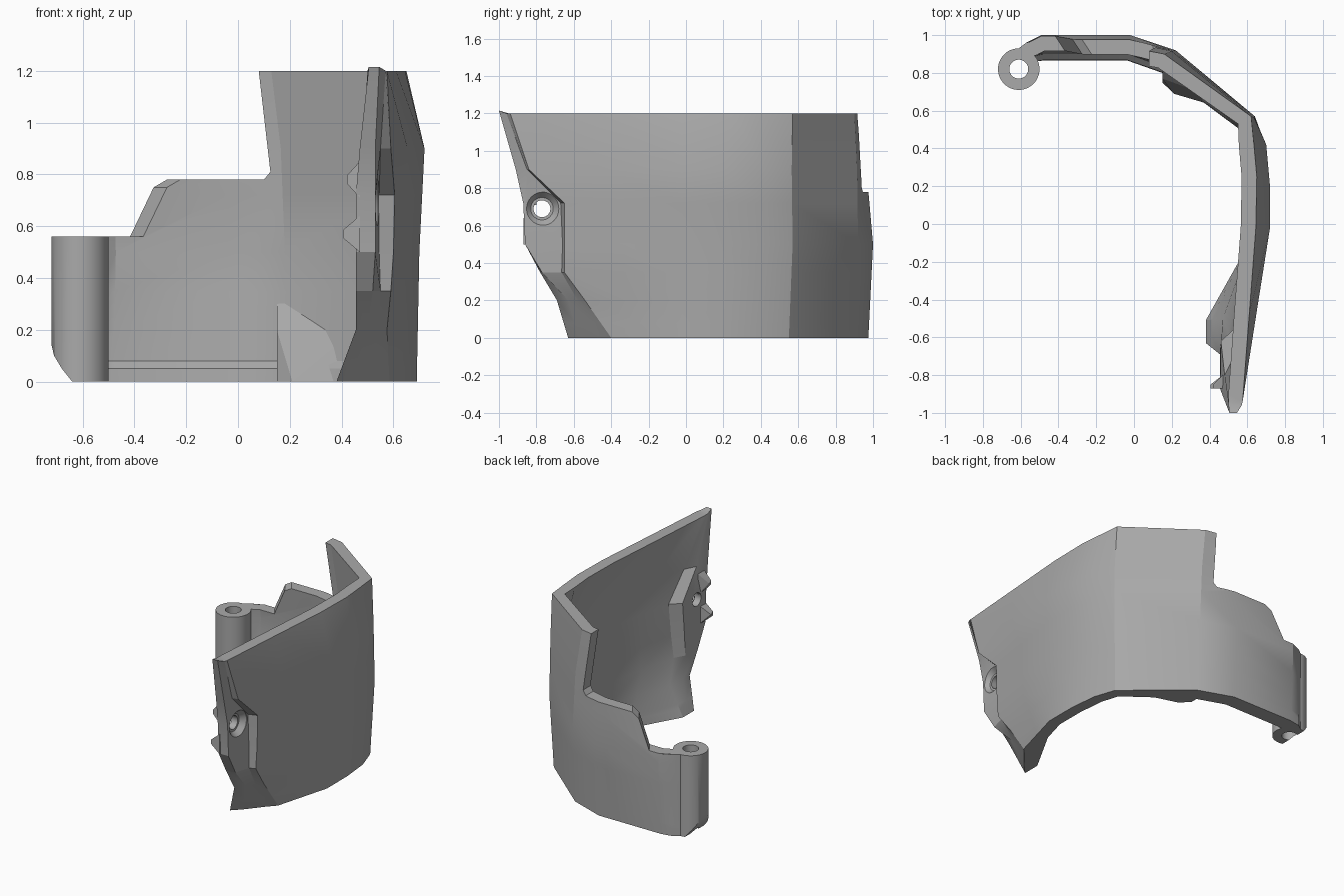
import bpy, bmesh, math
from mathutils import Vector

cube = bpy.data.objects.get("Cube")
if cube:
    bpy.data.objects.remove(cube)

grey = bpy.data.materials.new("plain_grey")
grey.use_nodes = True
COLOUR = (0.4, 0.4, 0.4, 1)
grey.diffuse_color = COLOUR
grey.node_tree.nodes["Principled BSDF"].inputs["Base Color"].default_value = COLOUR


def finish(name, bm):
    bmesh.ops.recalc_face_normals(bm, faces=bm.faces)
    me = bpy.data.meshes.new(name)
    bm.to_mesh(me)
    bm.free()
    me.materials.append(grey)
    ob = bpy.data.objects.new(name, me)
    bpy.context.collection.objects.link(ob)
    return ob


def loft(name, rings):
    """Skin closed rings of equal length and cap both ends."""
    bm = bmesh.new()
    loops = [[bm.verts.new(p) for p in r] for r in rings]
    n = len(loops[0])
    for a, b in zip(loops, loops[1:]):
        for i in range(n):
            j = (i + 1) % n
            bm.faces.new((a[i], a[j], b[j], b[i]))
    bm.faces.new(loops[0])
    bm.faces.new(loops[-1])
    return finish(name, bm)


def turned(name, profile, centre, axis="Z", sides=48):
    """Round solid from (distance along axis, radius) pairs."""
    rings = []
    for d, r in profile:
        ring = []
        for i in range(sides):
            a = math.tau * i / sides
            u, v = r * math.cos(a), r * math.sin(a)
            off = (u, v, d) if axis == "Z" else (d, u, v)
            ring.append(Vector(centre) + Vector(off))
        rings.append(ring)
    return loft(name, rings)


def hull(name, points):
    bm = bmesh.new()
    for p in points:
        bm.verts.new(p)
    bmesh.ops.convex_hull(bm, input=bm.verts)
    return finish(name, bm)


def cut(ob, cutter):
    cutter.hide_render = True
    mod = ob.modifiers.new("cut", "BOOLEAN")
    mod.operation, mod.solver, mod.object = "DIFFERENCE", "EXACT", cutter
    bpy.context.view_layer.objects.active = ob
    bpy.ops.object.modifier_apply(modifier=mod.name)
    bpy.data.objects.remove(cutter)


def smooth(ob, degrees):
    bpy.ops.object.select_all(action="DESELECT")
    ob.select_set(True)
    bpy.context.view_layer.objects.active = ob
    bpy.ops.object.shade_smooth_by_angle(angle=math.radians(degrees))


def sample(heights, values, z):
    """Linear interpolation of 2D points over height."""
    for (z0, a), (z1, b) in zip(zip(heights, values), zip(heights[1:], values[1:])):
        if z <= z1:
            return Vector(a).lerp(Vector(b), (z - z0) / (z1 - z0))
    return Vector(values[-1])


# Wall: outer plan points from the hinge to the side, each at four heights
WALL_Z = (0, 0.5, 0.9, 1.2)
WALL = [
    [(-.61, .93)] * 4,
    [(-.57, .96)] * 4,
    [(-.49, .975), (-.49, 1), (-.49, .965), (-.49, .935)],
    [(-.02, .975), (-.02, 1), (-.02, .965), (-.02, .935)],
    [(.22, .89), (.22, .92), (.2, .915), (.16, .90)],
    [(.62, .55), (.64, .57), (.635, .565), (.62, .57)],
    [(.67, .4), (.69, .42), (.7, .42), (.635, .42)],
    [(.69, .2), (.7, .2), (.72, .2), (.65, .25)],
    [(.69, -.02), (.7, -.02), (.72, -.02), (.645, -.02)],
]
# Front flange: three outer then three inner plan points at each height
FLANGE_Z = (0, 0.2, 0.35, 0.5, 0.72, 0.9, 1.2)
FLANGE = [
    [(.585, -.4), (.53, -.46), (.44, -.57), (.38, -.51), (.38, -.57), (.38, -.63)],
    [(.575, -.54), (.54, -.58), (.5, -.63), (.47, -.5), (.455, -.62), (.455, -.69)],
    [(.59, -.65), (.55, -.665), (.52, -.77), (.5, -.58), (.46, -.65), (.455, -.78)],
    [(.6, -.65), (.545, -.66), (.53, -.86), (.52, -.58), (.46, -.64), (.455, -.86)],
    [(.605, -.65), (.545, -.67), (.53, -.87), (.525, -.56), (.46, -.62), (.455, -.87)],
    [(.59, -.84), (.55, -.85), (.53, -.91), (.52, -.72), (.48, -.8), (.47, -.91)],
    [(.575, -.94), (.57, -.96), (.545, -1), (.5, -.9), (.5, -.95), (.505, -1)],
]


def section(z):
    outer = [sample(WALL_Z, col, z) for col in WALL]
    front = [sample(FLANGE_Z, [row[i] for row in FLANGE], z) for i in range(6)]
    outer.append(outer[-1].lerp(front[0], 0.5))
    path = outer + front[:1]
    inner = []
    for i, p in enumerate(outer):
        a = (p - path[i - 1]).normalized() if i else Vector((0, 0))
        b = (path[i + 1] - p).normalized()
        t = (a + b).normalized()
        thick = 0.11 if z < 0.06 and i < 5 else 0.08
        inner.append(p + Vector((t.y, -t.x)) * thick)
    return outer + front[:3], inner + front[3:]


bm = bmesh.new()
grid = []
for z in (0, 0.05, 0.08, 0.2, 0.35, 0.5, 0.72, 0.9, 1.2):
    outer, inner = section(z)
    top = len(outer) - 1
    lift = lambda i: 0.015 if z > 1 and i == top else 0
    grid.append([[bm.verts.new((p.x, p.y, z + lift(i))) for i, p in enumerate(side)]
                 for side in (outer, inner)])
for lo, hi in zip(grid, grid[1:]):
    for s in (0, 1):
        for i in range(top):
            bm.faces.new((lo[s][i], lo[s][i + 1], hi[s][i + 1], hi[s][i]))
    for i in (0, top):
        bm.faces.new((lo[0][i], lo[1][i], hi[1][i], hi[0][i]))
for o, n in (grid[0], grid[-1]):
    for i in range(top):
        bm.faces.new((o[i], o[i + 1], n[i + 1], n[i]))
shell = finish("guard_shell", bm)

# Stepped opening above the rear arm, with a slanted end
STEP = [(-1, .56), (-.42, .56), (-.34, .75), (-.29, .78), (.1, .78),
        (.125, .81), (.08, 1.2), (.07, 1.3), (-1, 1.3)]
rings = []
for y in (0.6, 1.1):
    shift = (1 - y) * 0.65
    rings.append([(x + (shift if -.9 < x < 0 else 0), y, z) for x, z in STEP])
cut(shell, loft("step_cutter", rings))

# Countersunk bolt hole and hinge bore
BOLT = (0.5, -0.77, 0.69)
cut(shell, turned("bolt_cutter", [(-.2, .045), (.2, .045)], BOLT, "X"))
cut(shell, turned("countersink_cutter", [(.005, .06), (.04, .09), (.09, .09)], BOLT, "X"))
PIN = (-.61, .82, 0)
cut(shell, turned("bore_cutter", [(-.1, .07), (.7, .07)], PIN))
smooth(shell, 22)

# Hinge barrel with its lower outside corner rounded off
barrel = turned("hinge_barrel", [(0, .11), (.56, .11)], PIN)
cut(barrel, turned("pin_cutter", [(-.1, .05), (.7, .05)], PIN))
CORNER = [(-.8, -.1), (-.64, -.1), (-.64, 0), (-.68, .05), (-.71, .1), (-.722, .15), (-.8, .15)]
cut(barrel, loft("corner_cutter", [[(x, y, z) for x, z in CORNER] for y in (.6, 1.05)]))
smooth(barrel, 30)

# Inside gusset at the rear corner
hull("corner_gusset", [(.15, .88, 0), (.15, .75, 0), (.21, .69, 0), (.48, .61, 0),
                       (.52, .62, 0), (.15, .88, .34), (.45, .66, .2), (.15, .77, .2)])

# Small prongs inside the flange that hold the nut
for name, z, tip in (("lower_prong", .57, .405), ("upper_prong", .78, .42)):
    base = [(.47, y, z + h) for y in (-.87, -.8) for h in (-.07, .07)]
    hull(name, base + [(tip, -.87, z - .015), (tip, -.87, z + .015), (tip, -.85, z)])
